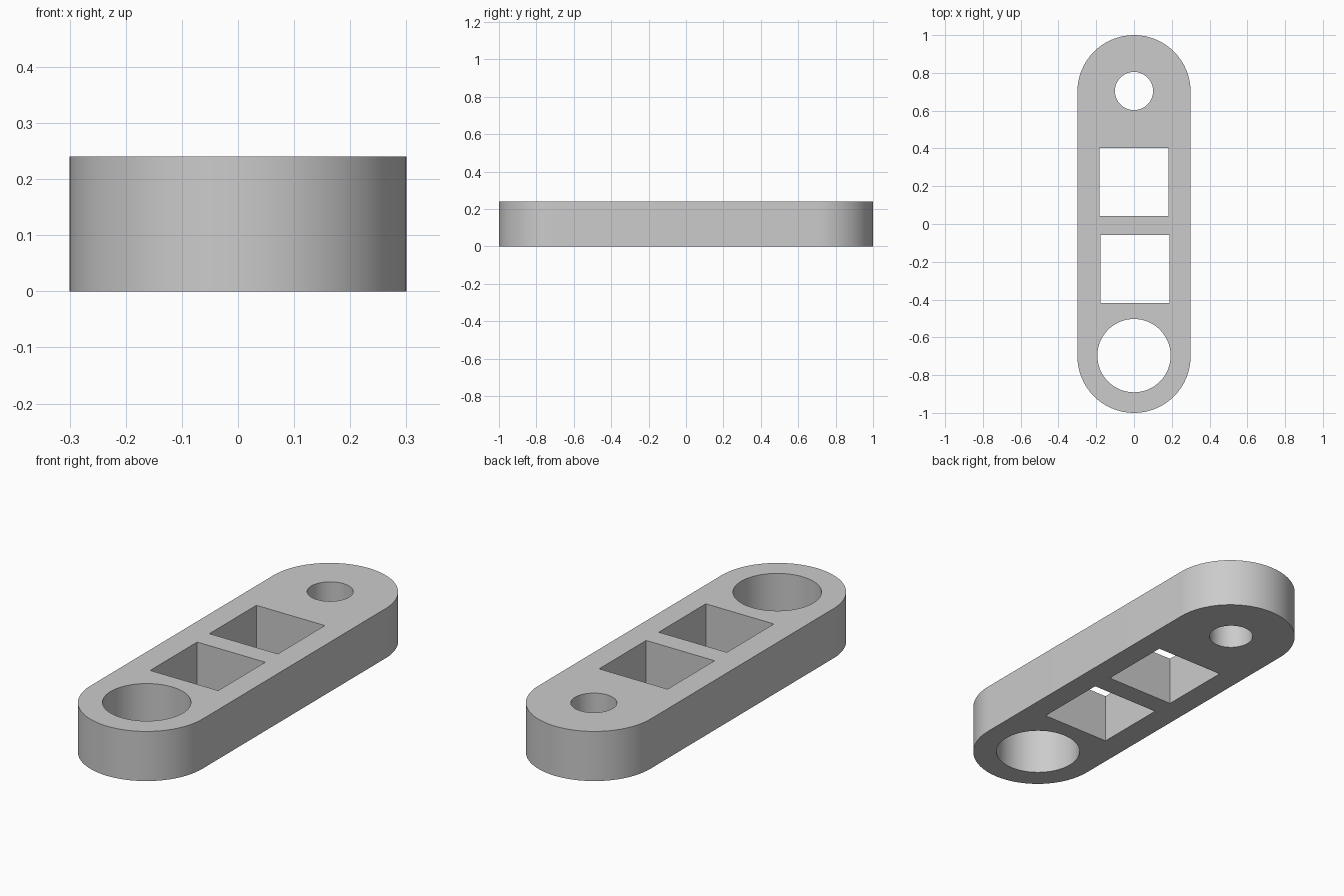
import bpy
import bmesh
from math import cos, sin, pi, radians

cube = bpy.data.objects.get("Cube")
if cube:
    bpy.data.objects.remove(cube, do_unlink=True)

THICKNESS = 0.24
END_RADIUS = 0.3
END_Y = 0.7


def arc(cy, radius, start, sweep, count):
    """Points along an arc centred on x = 0."""
    return [(radius * cos(start + sweep * i / count),
             cy + radius * sin(start + sweep * i / count)) for i in range(count + 1)]


def circle(cy, radius, count=64):
    return arc(cy, radius, 0, 2 * pi, count)[:-1]


def rectangle(x0, x1, y0, y1):
    return [(x0, y0), (x1, y0), (x1, y1), (x0, y1)]


# Rounded bar outline, two round holes and two square windows
outline = arc(END_Y, END_RADIUS, 0, pi, 32) + arc(-END_Y, END_RADIUS, pi, pi, 32)
loops = [
    outline,
    circle(0.704, 0.101),
    circle(-0.697, 0.194),
    rectangle(-0.183, 0.183, 0.043, 0.402),
    rectangle(-0.177, 0.187, -0.418, -0.059),
]

# Fill the flat profile around its holes, then extrude it upward
bm = bmesh.new()
for points in loops:
    verts = [bm.verts.new((x, y, 0)) for x, y in points]
    for a, b in zip(verts, verts[1:] + verts[:1]):
        bm.edges.new((a, b))
bmesh.ops.triangle_fill(bm, use_beauty=True, use_dissolve=False, edges=bm.edges[:])
result = bmesh.ops.extrude_face_region(bm, geom=bm.faces[:], use_keep_orig=True)
top_verts = [g for g in result["geom"] if isinstance(g, bmesh.types.BMVert)]
bmesh.ops.translate(bm, verts=top_verts, vec=(0, 0, THICKNESS))
bmesh.ops.recalc_face_normals(bm, faces=bm.faces[:])

mesh = bpy.data.meshes.new("link_bar")
bm.to_mesh(mesh)
bm.free()
bar = bpy.data.objects.new("link_bar", mesh)
bpy.context.collection.objects.link(bar)

# Plain grey material
grey = bpy.data.materials.new("light grey")
grey.use_nodes = True
colour = (0.6, 0.6, 0.6, 1)
grey.diffuse_color = colour
grey.node_tree.nodes["Principled BSDF"].inputs["Base Color"].default_value = colour
mesh.materials.append(grey)

# Smooth round walls, sharp rims
bpy.ops.object.select_all(action="DESELECT")
bar.select_set(True)
bpy.context.view_layer.objects.active = bar
bpy.ops.object.shade_smooth_by_angle(angle=radians(30))
